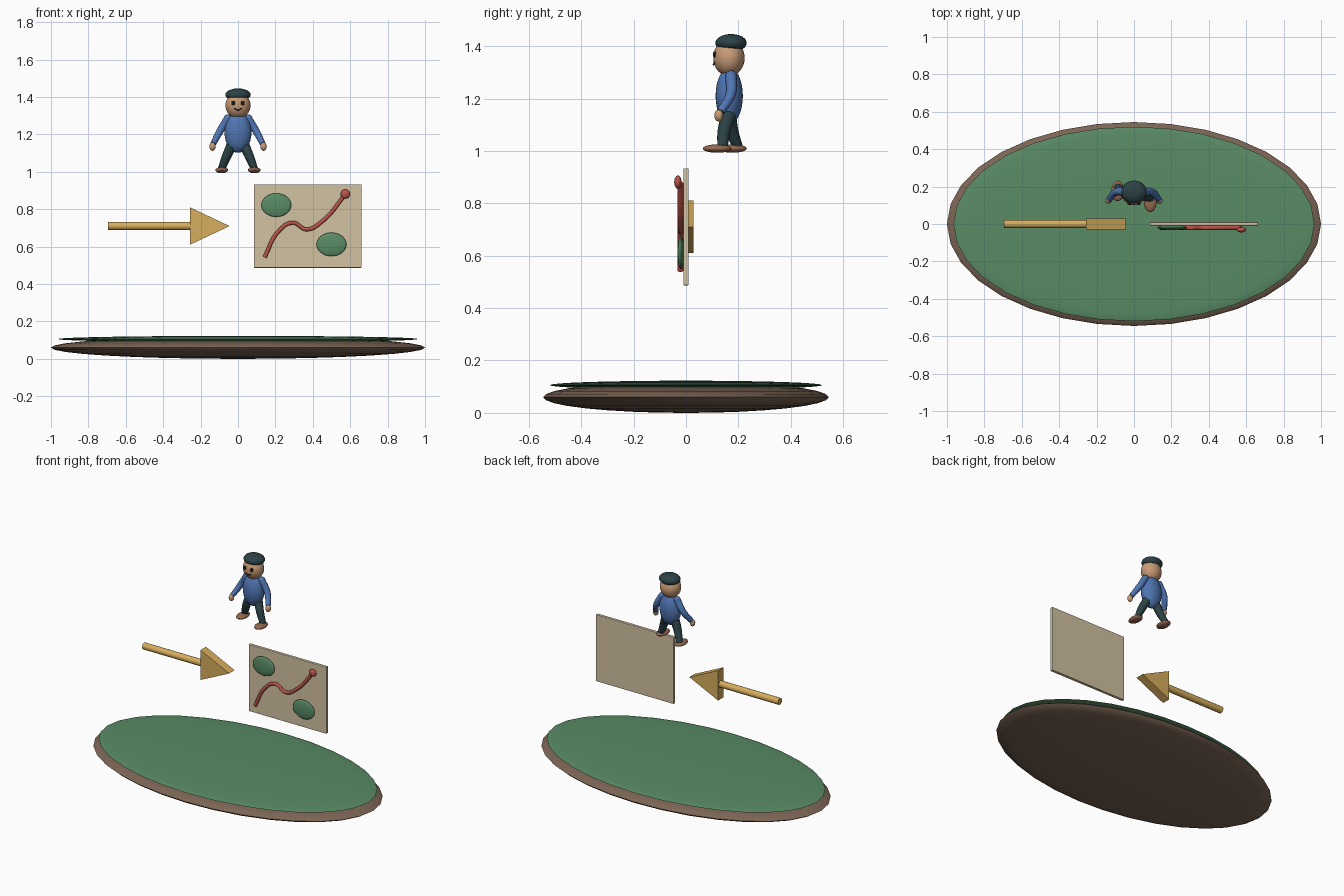
import bpy, bmesh, math

if "Cube" in bpy.data.objects:
    bpy.data.objects.remove(bpy.data.objects["Cube"])


def material(name, rgb):
    m = bpy.data.materials.new(name)
    m.diffuse_color = (*rgb, 1)
    m.use_nodes = True
    m.node_tree.nodes["Principled BSDF"].inputs["Base Color"].default_value = m.diffuse_color
    return m


GREEN = material("green", (0.10, 0.26, 0.13))
EARTH = material("earth", (0.20, 0.13, 0.09))
GOLD = material("gold", (0.68, 0.42, 0.11))
PAPER = material("paper", (0.64, 0.54, 0.36))
RED = material("red", (0.50, 0.09, 0.07))
BLUE = material("blue", (0.08, 0.18, 0.45))
SKIN = material("skin", (0.58, 0.33, 0.18))
DARK = material("dark", (0.025, 0.055, 0.06))
BLACK = material("black", (0.01, 0.01, 0.01))
LEATHER = material("leather", (0.30, 0.14, 0.08))


def finish(name, mat, smooth=True):
    o = bpy.context.object
    o.name = name
    o.data.materials.append(mat)
    if smooth:
        bpy.ops.object.shade_smooth_by_angle(angle=math.radians(40))
    return o


def ellipsoid(name, loc, radii, mat, segments=32, rings=16):
    bpy.ops.mesh.primitive_uv_sphere_add(segments=segments, ring_count=rings, radius=1, location=loc)
    bpy.context.object.scale = radii
    bpy.ops.object.transform_apply(location=False, rotation=False)
    return finish(name, mat)


def tube(name, points, radii, mat):
    """Smooth tube through points, with one radius per point."""
    c = bpy.data.curves.new(name, 'CURVE')
    c.dimensions = '3D'
    c.bevel_depth = 1
    c.bevel_resolution = 3
    c.resolution_u = 8
    c.use_fill_caps = True
    s = c.splines.new('BEZIER')
    s.bezier_points.add(len(points) - 1)
    for bp, co, r in zip(s.bezier_points, points, radii):
        bp.co, bp.radius = co, r
        bp.handle_left_type = bp.handle_right_type = 'AUTO'
    o = bpy.data.objects.new(name, c)
    bpy.context.collection.objects.link(o)
    bpy.ops.object.select_all(action='DESELECT')
    o.select_set(True)
    bpy.context.view_layer.objects.active = o
    bpy.ops.object.convert(target='MESH')
    return finish(name, mat)


# Ground island: earth below, grass on top
ellipsoid("island_earth", (0, 0, 0.06), (1.0, 0.545, 0.06), EARTH)
ellipsoid("island_grass", (0, 0, 0.106), (0.965, 0.52, 0.017), GREEN)

# Arrow: round shaft and triangular head
bpy.ops.mesh.primitive_cylinder_add(vertices=20, radius=0.022, depth=0.44,
                                    location=(-0.475, 0, 0.71), rotation=(0, math.pi / 2, 0))
finish("arrow_shaft", GOLD)

bm = bmesh.new()
face = bm.faces.new([bm.verts.new(p) for p in
                     ((-0.257, -0.029, 0.61), (-0.045, -0.029, 0.71), (-0.257, -0.029, 0.81))])
ext = bmesh.ops.extrude_face_region(bm, geom=[face])
bmesh.ops.translate(bm, vec=(0, 0.058, 0),
                    verts=[v for v in ext["geom"] if isinstance(v, bmesh.types.BMVert)])
bmesh.ops.recalc_face_normals(bm, faces=bm.faces)
mesh = bpy.data.meshes.new("arrow_head")
bm.to_mesh(mesh)
bm.free()
mesh.materials.append(GOLD)
bpy.context.collection.objects.link(bpy.data.objects.new("arrow_head", mesh))

# Map sheet with two woods, a route and its end marker
bpy.ops.mesh.primitive_cube_add(size=1, location=(0.373, 0, 0.71))
bpy.context.object.scale = (0.575, 0.02, 0.446)
bpy.ops.object.transform_apply(location=False, rotation=False)
sheet = finish("map_sheet", PAPER, smooth=False)
bev = sheet.modifiers.new("bevel", 'BEVEL')
bev.width, bev.segments = 0.003, 2

for i, (x, z) in enumerate(((0.205, 0.822), (0.50, 0.612))):
    ellipsoid(f"map_wood_{i + 1}", (x, -0.02, z), (0.08, 0.013, 0.063), GREEN)

route = [(0.142, 0.543), (0.215, 0.68), (0.292, 0.728), (0.367, 0.692), (0.45, 0.735), (0.572, 0.876)]
tube("map_route", [(x, -0.021, z) for x, z in route], [0.011] * 6, RED)
ellipsoid("map_marker", (0.574, -0.031, 0.881), (0.025, 0.014, 0.025), RED)

# Walking figure: body, head, cap and face
ellipsoid("torso", (0, 0.165, 1.21), (0.072, 0.052, 0.108), BLUE)
ellipsoid("head", (0, 0.164, 1.355), (0.067, 0.06, 0.07), SKIN)
ellipsoid("cap", (0, 0.172, 1.412), (0.068, 0.06, 0.034), DARK)
tube("mouth", [(-0.02, 0.109, 1.339), (0, 0.105, 1.329), (0.02, 0.109, 1.339)], [0.003] * 3, BLACK)

# Limbs: arms mirror each other, legs stride in opposite directions
for side, s, step in (("left", -1, 0.03), ("right", 1, -0.028)):
    ellipsoid(f"{side}_eye", (s * 0.025, 0.109, 1.368), (0.011, 0.007, 0.012), BLACK, 16, 8)
    tube(f"{side}_arm", [(s * 0.055, 0.172, 1.285), (s * 0.098, 0.17, 1.215), (s * 0.132, 0.132, 1.15)],
         [0.022, 0.02, 0.016], BLUE)
    ellipsoid(f"{side}_shoulder", (s * 0.055, 0.172, 1.285), (0.022, 0.022, 0.022), BLUE, 16, 8)
    ellipsoid(f"{side}_hand", (s * 0.136, 0.125, 1.135), (0.017, 0.017, 0.023), SKIN, 16, 8)
    tube(f"{side}_leg", [(s * 0.035, 0.165, 1.14), (s * 0.062, 0.16 + step * 0.5, 1.08),
                         (s * 0.088, 0.167 + step, 1.015)], [0.028, 0.025, 0.02], DARK)
    ellipsoid(f"{side}_shoe", (s * 0.087, 0.147 + step, 1.009), (0.034, 0.055, 0.016), LEATHER, 24, 12)
